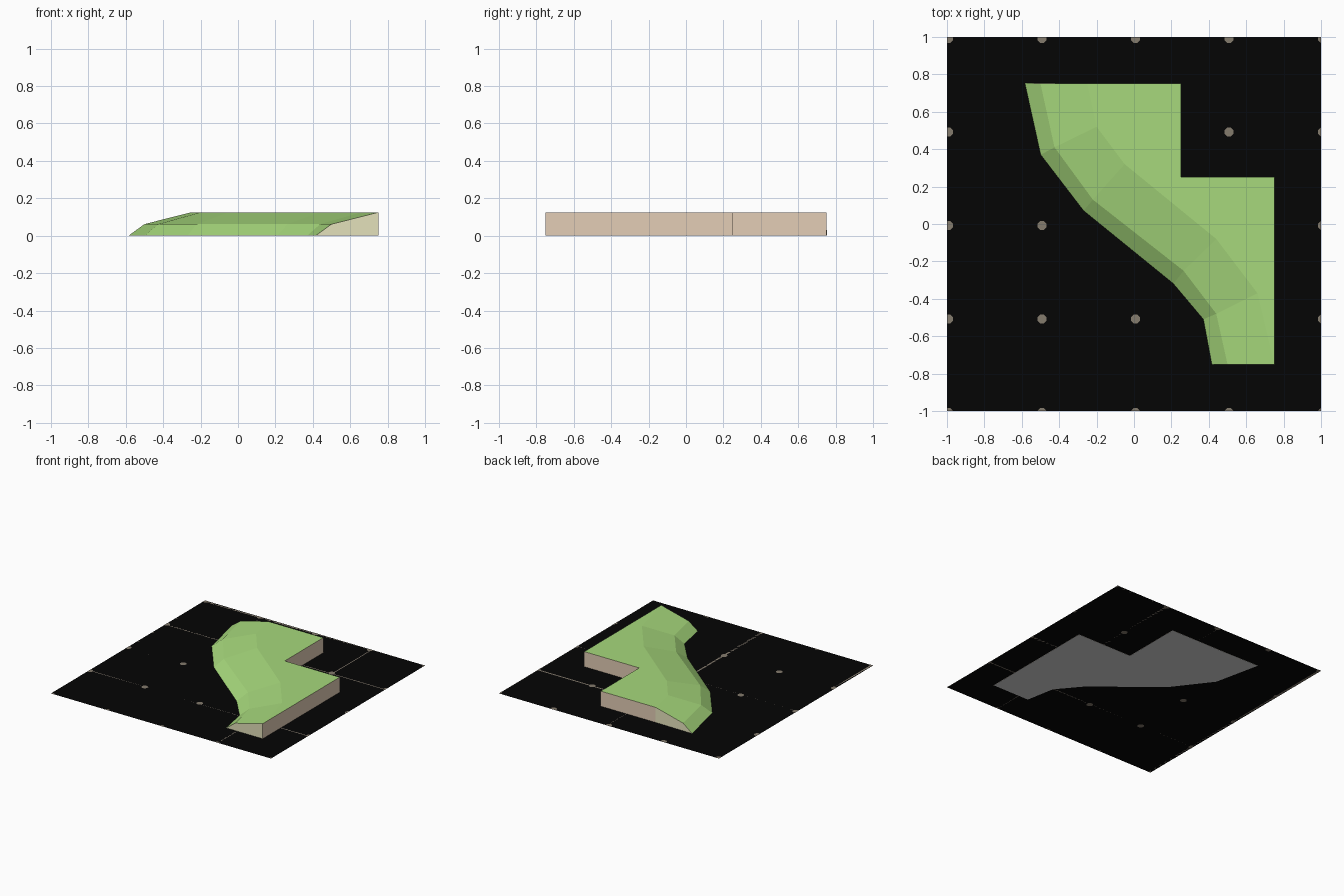
import bpy
import bmesh
import math

if "Cube" in bpy.data.objects:
    bpy.data.objects.remove(bpy.data.objects["Cube"])


def material(name, rgb):
    m = bpy.data.materials.new(name)
    m.diffuse_color = (*rgb, 1)
    m.use_nodes = True
    m.node_tree.nodes["Principled BSDF"].inputs["Base Color"].default_value = m.diffuse_color
    return m


GRASS = material("grass green", (0.385, 0.69, 0.20))
EARTH = material("earth tan", (0.77, 0.61, 0.465))
SAND = material("pale sand", (0.77, 0.75, 0.495))
GREY = material("underside grey", (0.67, 0.67, 0.67))
BLACK = material("board black", (0.0015, 0.0015, 0.0015))
LINE = material("line brown", (0.235, 0.20, 0.155))


def finish(name, bm, mats):
    me = bpy.data.meshes.new(name)
    bm.to_mesh(me)
    bm.free()
    for m in mats:
        me.materials.append(m)
    ob = bpy.data.objects.new(name, me)
    bpy.context.collection.objects.link(ob)
    return ob


def rect(bm, x0, x1, y0, y1, z):
    bm.faces.new([bm.verts.new((x, y, z)) for x, y in
                  ((x0, y0), (x1, y0), (x1, y1), (x0, y1))])


# Black board
bm = bmesh.new()
rect(bm, -1, 1, -1, 1, 0.001)
finish("board", bm, [BLACK])

# Hairline grid along the left and back edge of each square, flush with the board
bm = bmesh.new()
for i in range(4):
    a = -1 + 0.5 * i
    rect(bm, a, a + 0.02, -1, 1, 0.001)
    rect(bm, -1, 1, -a - 0.02, -a, 0.001)
rect(bm, 0.995, 1, -1, 1, 0.001)
rect(bm, -1, 1, -1, -0.995, 0.001)
finish("grid_lines", bm, [LINE])

# Octagonal studs where the lines cross, seen from both sides
bm = bmesh.new()
for i in range(5):
    for j in range(5):
        cx, cy = -1 + 0.5 * i + 0.008, 1 - 0.5 * j - 0.008
        for z in (0.0005, 0.002):
            ring = []
            for k in range(8):
                t = math.radians(22.5 + 45 * k)
                x = max(-1, min(1, cx + 0.026 * math.cos(t)))
                y = max(-1, min(1, cy + 0.026 * math.sin(t)))
                ring.append(bm.verts.new((x, y, z)))
            bm.faces.new(ring if z > 0.001 else ring[::-1])
finish("crossing_studs", bm, [LINE])

# Hill: three contour lines running from the back to the front
contours = [
    (0.0, [(-0.585, 0.755), (-0.5, 0.37), (-0.27, 0.07),
           (0.21, -0.32), (0.37, -0.51), (0.415, -0.75)]),
    (0.062, [(-0.5, 0.75), (-0.425, 0.41), (-0.22, 0.13),
             (0.265, -0.25), (0.44, -0.48), (0.5, -0.75)]),
    (0.125, [(-0.25, 0.75), (-0.2, 0.52), (-0.05, 0.32),
             (0.44, -0.08), (0.66, -0.37), (0.75, -0.75)]),
]
corners = [(0.75, 0.25), (0.25, 0.25), (0.25, 0.75)]

bm = bmesh.new()
low, mid, high = [[bm.verts.new((x, y, z)) for x, y in pts] for z, pts in contours]
top = [bm.verts.new((x, y, 0.125)) for x, y in corners]
base = [bm.verts.new((x, y, 0)) for x, y in corners]
front_foot = bm.verts.new((0.75, -0.75, 0))
back_foot = bm.verts.new((-0.25, 0.75, 0))


def face(verts, index):
    bm.faces.new(verts).material_index = index


# Sloping bank and flat top
for a, b in ((low, mid), (mid, high)):
    for i in range(5):
        face([a[i], a[i + 1], b[i + 1], b[i]], 0)
face(high + top, 0)
# Upright walls, then the end caps under the bank
upper = [high[-1]] + top + [high[0]]
lower = [front_foot] + base + [back_foot]
for i in range(4):
    face([lower[i], lower[i + 1], upper[i + 1], upper[i]], 1)
face([low[-1], front_foot, high[-1], mid[-1]], 2)
face([back_foot, low[0], mid[0], high[0]], 2)
# Underside
face(low + lower, 3)
bmesh.ops.recalc_face_normals(bm, faces=bm.faces[:])
finish("hill", bm, [GRASS, EARTH, SAND, GREY])
